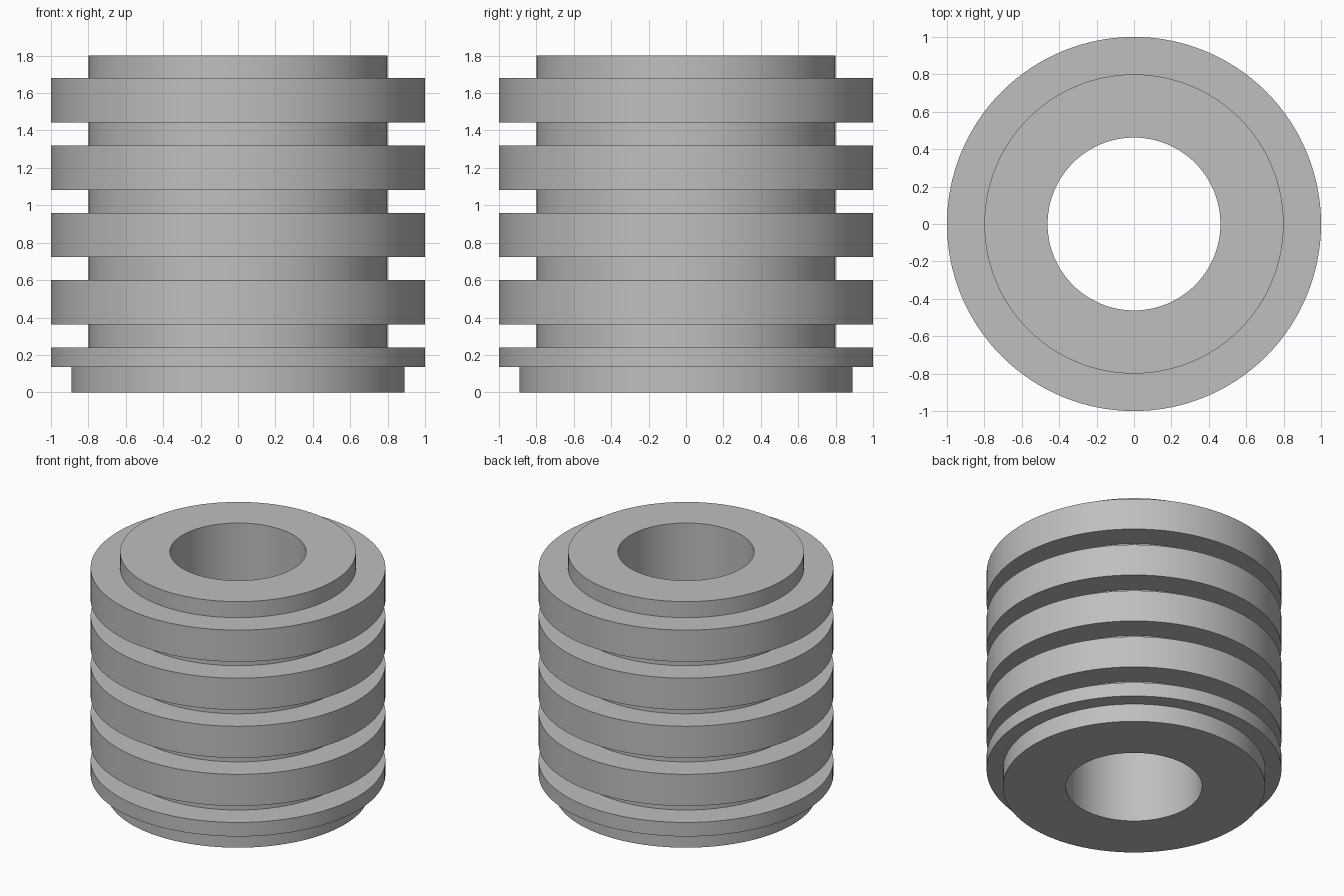
import bpy, bmesh, math

if "Cube" in bpy.data.objects:
    bpy.data.objects.remove(bpy.data.objects["Cube"])

BORE, CORE, RIM, FOOT = 0.462, 0.80, 1.0, 0.89
SEGMENTS = 128

grey = bpy.data.materials.new("light grey")
grey.diffuse_color = (0.52, 0.52, 0.52, 1)
grey.use_nodes = True
grey.node_tree.nodes["Principled BSDF"].inputs["Base Color"].default_value = grey.diffuse_color

# Outer profile: foot, thin flange, then four evenly spaced ribs on the core
profile = [(BORE, 0), (FOOT, 0), (FOOT, 0.135), (RIM, 0.135), (RIM, 0.24), (CORE, 0.24)]
for i in range(4):
    low, high = 0.363 + 0.36 * i, 0.60 + 0.36 * i
    profile += [(CORE, low), (RIM, low), (RIM, high), (CORE, high)]
profile += [(CORE, 1.80), (BORE, 1.80)]

# Revolve the closed profile around z to make the bored, ribbed sleeve
bm = bmesh.new()
verts = [bm.verts.new((r, 0, z)) for r, z in profile]
edges = [bm.edges.new((a, b)) for a, b in zip(verts, verts[1:] + verts[:1])]
bmesh.ops.spin(bm, geom=verts + edges, cent=(0, 0, 0), axis=(0, 0, 1),
               angle=math.tau, steps=SEGMENTS, use_merge=True)
bmesh.ops.remove_doubles(bm, verts=bm.verts, dist=1e-4)
bmesh.ops.recalc_face_normals(bm, faces=bm.faces)
mesh = bpy.data.meshes.new("ribbed_sleeve")
bm.to_mesh(mesh)
bm.free()
mesh.materials.append(grey)

sleeve = bpy.data.objects.new("ribbed_sleeve", mesh)
bpy.context.collection.objects.link(sleeve)
bpy.context.view_layer.objects.active = sleeve
sleeve.select_set(True)
bpy.ops.object.shade_smooth_by_angle(angle=math.radians(30))
